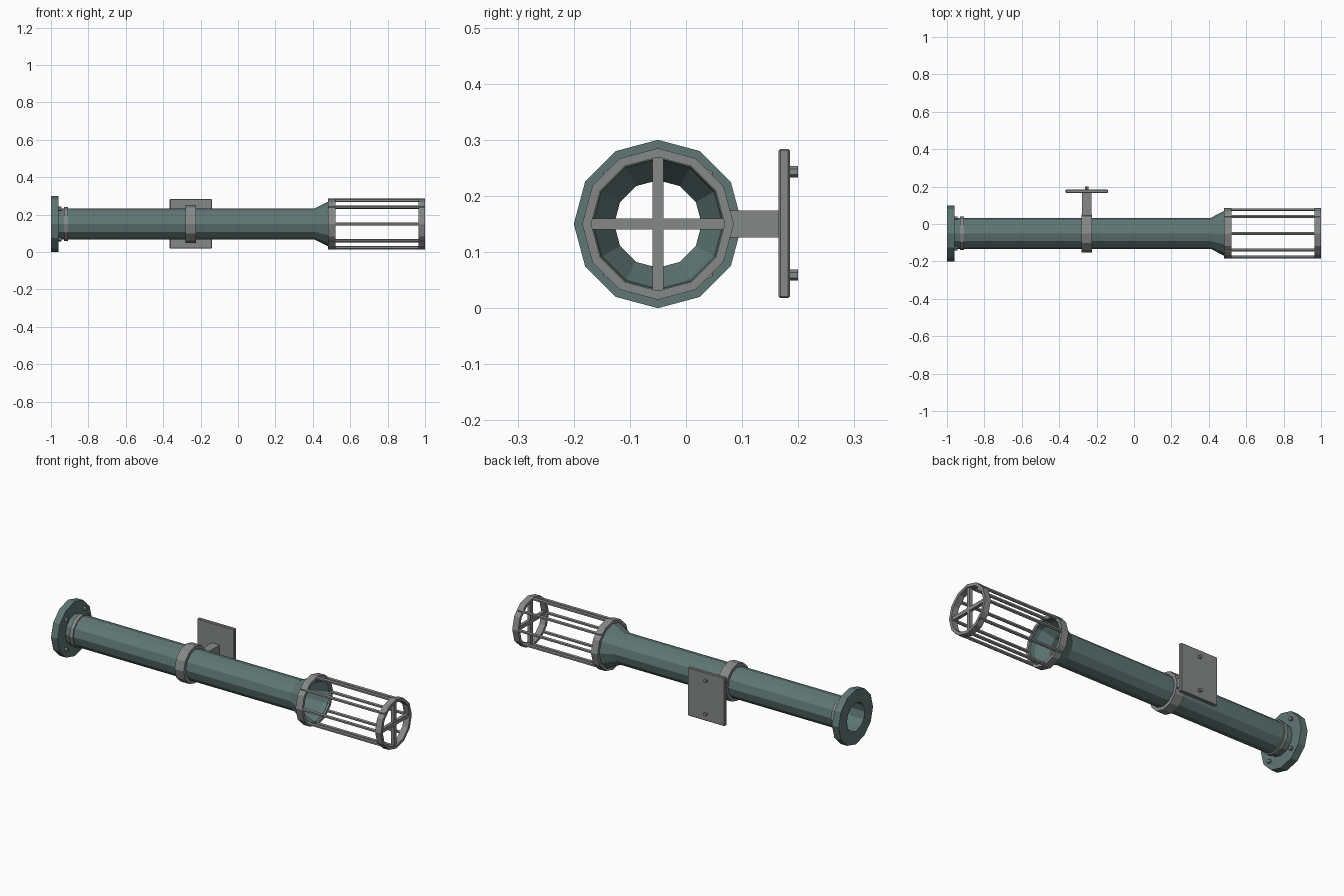
import bpy, bmesh, math
from mathutils import Matrix, Vector

if "Cube" in bpy.data.objects:
    bpy.data.objects.remove(bpy.data.objects["Cube"])

CY, CZ = -0.05, 0.15  # pipe axis


def material(name, rgb):
    m = bpy.data.materials.new(name)
    m.diffuse_color = (*rgb, 1)
    m.use_nodes = True
    m.node_tree.nodes["Principled BSDF"].inputs["Base Color"].default_value = m.diffuse_color
    return m


GREEN = material("dull green paint", (0.115, 0.185, 0.175))
GREY = material("bare grey steel", (0.24, 0.25, 0.25))


def finish(name, bm, mat):
    bmesh.ops.recalc_face_normals(bm, faces=bm.faces[:])
    me = bpy.data.meshes.new(name)
    bm.to_mesh(me)
    bm.free()
    me.materials.append(mat)
    ob = bpy.data.objects.new(name, me)
    bpy.context.collection.objects.link(ob)
    return ob


def lathe(name, profile, mat, n=12):
    """Revolve a closed (x, radius) profile around the pipe axis."""
    bm = bmesh.new()
    rings = []
    for i in range(n):
        a = 2 * math.pi * i / n
        rings.append([bm.verts.new((x, CY + r * math.cos(a), CZ + r * math.sin(a)))
                      for x, r in profile])
    k = len(profile)
    for i in range(n):
        p, q = rings[i], rings[(i + 1) % n]
        for j in range(k):
            bm.faces.new((p[j], p[(j + 1) % k], q[(j + 1) % k], q[j]))
    return finish(name, bm, mat)


def tube(name, x0, x1, r_out, r_in, mat):
    return lathe(name, [(x0, r_in), (x0, r_out), (x1, r_out), (x1, r_in)], mat)


def box(name, lo, hi, mat, bevel=0.0):
    lo, hi = Vector(lo), Vector(hi)
    bm = bmesh.new()
    bmesh.ops.create_cube(bm, size=1, matrix=Matrix.Translation((lo + hi) / 2)
                          @ Matrix.Diagonal((*(hi - lo), 1)))
    if bevel:
        bmesh.ops.bevel(bm, geom=bm.edges[:], offset=bevel, segments=1, affect='EDGES')
    return finish(name, bm, mat)


def rod(name, start, end, r, mat, n=6):
    start, end = Vector(start), Vector(end)
    d = end - start
    bm = bmesh.new()
    rot = d.to_track_quat('Z', 'Y').to_matrix().to_4x4()
    bmesh.ops.create_cone(bm, cap_ends=True, segments=n, radius1=r, radius2=r, depth=d.length,
                          matrix=Matrix.Translation((start + end) / 2) @ rot)
    return finish(name, bm, mat)


def around(r, deg):
    a = math.radians(deg)
    return CY + r * math.cos(a), CZ + r * math.sin(a)


# Pipe with flared mouth
lathe("pipe", [(-0.97, 0.083), (0.41, 0.083), (0.48, 0.119), (0.51, 0.121),
               (0.51, 0.117), (0.485, 0.114), (0.42, 0.078), (-0.97, 0.078)], GREEN)

# End flange, weld collar and four bolts
tube("flange", -1.0, -0.96, 0.15, 0.078, GREEN)
tube("weld_collar", -0.93, -0.91, 0.09, 0.08, GREY)
for i in range(4):
    y, z = around(0.115, 45 + 90 * i)
    rod(f"flange_bolt_{i + 1}", (-0.965, y, z), (-0.945, y, z), 0.011, GREY)

# Strainer cage: two rings, eight bars and an end cross
tube("cage_base_ring", 0.48, 0.52, 0.135, 0.119, GREY)
tube("cage_end_ring", 0.965, 1.0, 0.135, 0.119, GREY)
for i in range(8):
    y, z = around(0.126, 45 * i)
    rod(f"cage_bar_{i + 1}", (0.485, y, z), (0.995, y, z), 0.009, GREY)
box("cage_cross_upright", (0.975, CY - 0.01, CZ - 0.125), (0.993, CY + 0.01, CZ + 0.125), GREY)
box("cage_cross_level", (0.975, CY - 0.125, CZ - 0.01), (0.993, CY + 0.125, CZ + 0.01), GREY)

# Wall bracket: clamp, arm, plate and bolts
tube("clamp", -0.28, -0.225, 0.102, 0.08, GREY)
box("bracket_arm", (-0.277, 0.035, 0.126), (-0.228, 0.17, 0.174), GREY)
box("wall_plate", (-0.365, 0.165, 0.018), (-0.14, 0.185, 0.284), GREY, 0.003)
for i, z in enumerate((0.059, 0.243)):
    rod(f"wall_bolt_{i + 1}", (-0.253, 0.18, z), (-0.253, 0.2, z), 0.01, GREY)
